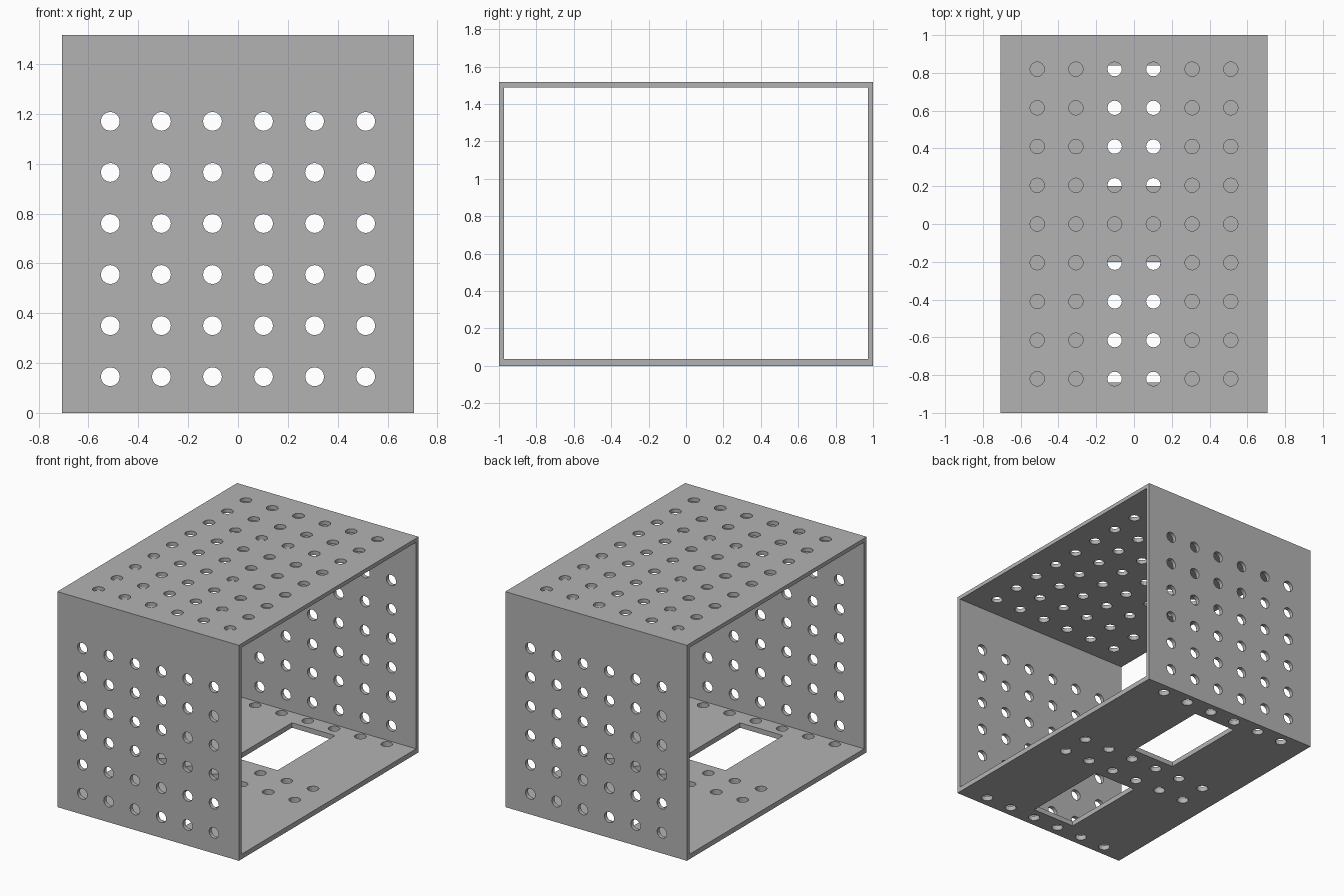
import bpy
import bmesh
from mathutils import Matrix, Vector

cube = bpy.data.objects.get("Cube")
if cube:
    bpy.data.objects.remove(cube, do_unlink=True)

HALF_X, HALF_Y, HEIGHT = 0.707, 1.0, 1.517
WALL, FLOOR = 0.028, 0.035
PITCH, RADIUS = 0.205, 0.038
columns = [(i - 2.5) * PITCH for i in range(6)]

grey = bpy.data.materials.new("grey")
grey.use_nodes = True
colour = (0.45, 0.45, 0.45, 1)
grey.diffuse_color = colour
grey.node_tree.nodes["Principled BSDF"].inputs["Base Color"].default_value = colour


def add_box(bm, low, high):
    low, high = Vector(low), Vector(high)
    size = Matrix.Diagonal((*(high - low), 1))
    bmesh.ops.create_cube(bm, size=1, matrix=Matrix.Translation((low + high) / 2) @ size)


def add_drill(bm, centre, length, axis):
    turn = Matrix.Rotation(1.5707963, 4, "X") if axis == "Y" else Matrix()
    bmesh.ops.create_cone(bm, cap_ends=True, segments=16, radius1=RADIUS, radius2=RADIUS,
                          depth=length, matrix=Matrix.Translation(centre) @ turn)


def make_object(name, bm):
    mesh = bpy.data.meshes.new(name)
    bm.to_mesh(mesh)
    bm.free()
    mesh.materials.append(grey)
    obj = bpy.data.objects.new(name, mesh)
    bpy.context.collection.objects.link(obj)
    return obj


# Solid block
bm = bmesh.new()
add_box(bm, (-HALF_X, -HALF_Y, 0), (HALF_X, HALF_Y, HEIGHT))
housing = make_object("perforated_housing", bm)

# Inner cavity, open at both ends
bm = bmesh.new()
add_box(bm, (-1, WALL - HALF_Y, FLOOR), (1, HALF_Y - WALL, HEIGHT - WALL))
cavity = make_object("cavity_cutter", bm)

bm = bmesh.new()
for x in columns:
    # Front and back wall holes
    for row in range(6):
        add_drill(bm, (x, 0, 0.145 + row * PITCH), 2.2, "Y")
    # Roof holes
    for row in range(-4, 5):
        add_drill(bm, (x, row * PITCH, HEIGHT), 0.15, "Z")
    # Floor holes
    for row in (-4.5, -0.5, 0.5, 4.5):
        add_drill(bm, (x, row * PITCH, 0), 0.15, "Z")
# Two rectangular floor openings
for near, far in ((0.2, 0.84), (-0.84, -0.2)):
    add_box(bm, (-0.168, near, -0.1), (0.168, far, 0.08))
holes = make_object("hole_cutter", bm)

# Cut the cavity first, then the holes
for cutter in (cavity, holes):
    cutter.hide_render = True
    cut = housing.modifiers.new(cutter.name, "BOOLEAN")
    cut.operation = "DIFFERENCE"
    cut.solver = "EXACT"
    cut.object = cutter

# Bake the cuts and drop the cutters
bpy.context.view_layer.update()
evaluated = housing.evaluated_get(bpy.context.evaluated_depsgraph_get())
baked = bpy.data.meshes.new_from_object(evaluated)
housing.modifiers.clear()
housing.data = baked
for cutter in (cavity, holes):
    bpy.data.objects.remove(cutter, do_unlink=True)
